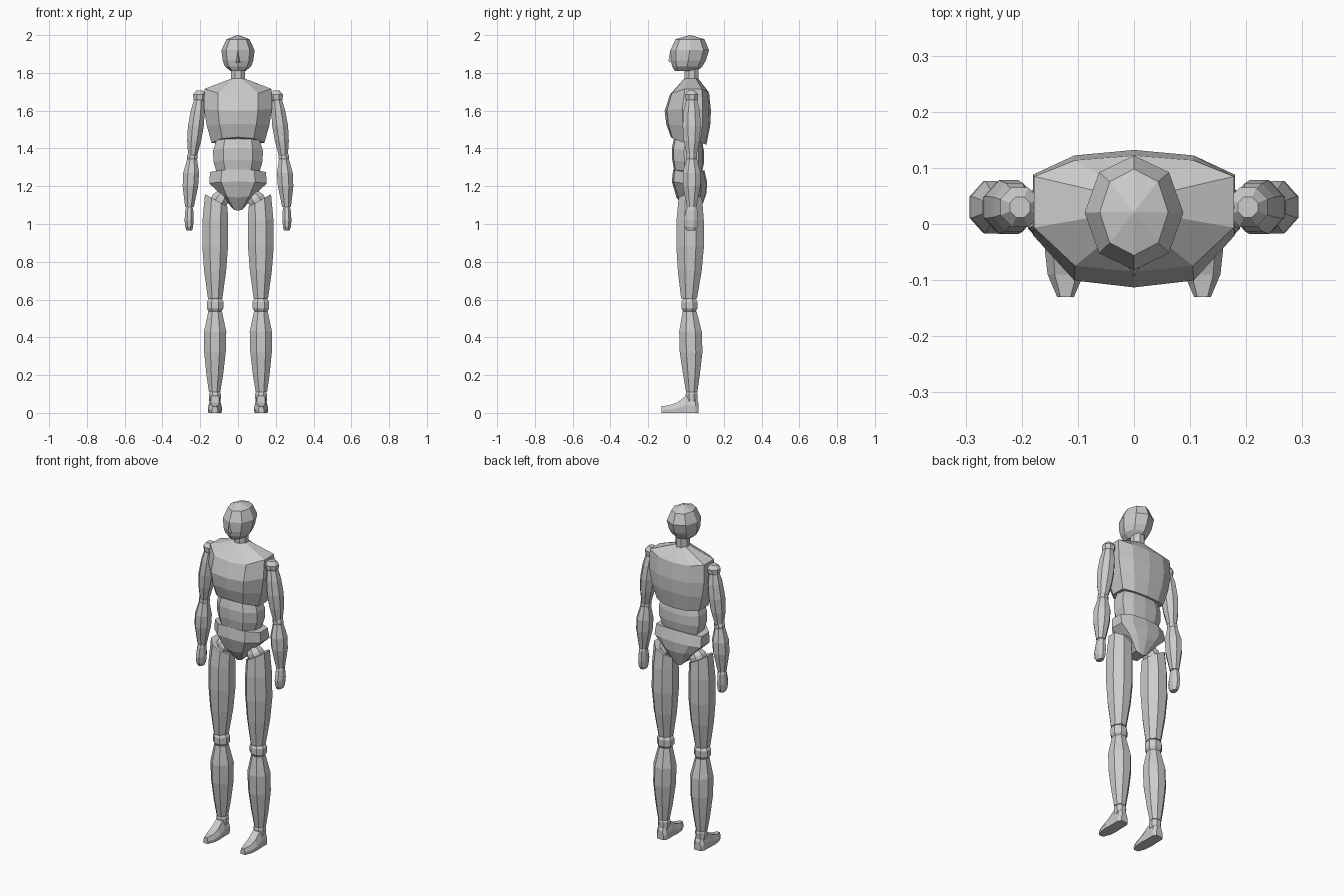
import bpy, bmesh
from math import cos, sin, pi, radians
from mathutils import Vector


def loft(name, rings, mirror=False):
    """Skin a stack of equal-length rings, cap the ends, optionally mirror over x."""
    bm = bmesh.new()
    loops = [[bm.verts.new(p) for p in ring] for ring in rings]
    n = len(loops[0])
    for a, b in zip(loops, loops[1:]):
        for i in range(n):
            j = (i + 1) % n
            bm.faces.new((a[i], a[j], b[j], b[i]))
    bm.faces.new(loops[0])
    bm.faces.new(loops[-1])
    bmesh.ops.recalc_face_normals(bm, faces=bm.faces)
    me = bpy.data.meshes.new(name)
    bm.to_mesh(me)
    bm.free()
    ob = bpy.data.objects.new(name, me)
    bpy.context.collection.objects.link(ob)
    if mirror:
        ob.modifiers.new("Mirror", 'MIRROR')
    return ob


def octagon(z, cx, cy, rx, ry, slope=0.0, flat=True):
    """Eight-sided ring; flat puts faces (not corners) on the axes."""
    off, k = (pi / 8, 1 / cos(pi / 8)) if flat else (0, 1)
    pts = []
    for i in range(8):
        a = off + i * pi / 4
        dx = rx * k * cos(a)
        pts.append((cx + dx, cy + ry * k * sin(a), z + slope * dx))
    return pts


def limb(name, rows, flat=True, mirror=True):
    return loft(name, [octagon(*r, flat=flat) for r in rows], mirror)


def trunk_ring(hw, yf, yb, zf, zb, zs):
    """Ten-sided body ring: half width, front/back y, front/back/side z."""
    d = yb - yf
    half = [(0, yf, zf), (0.59 * hw, yf + 0.05 * d, zf + 0.25 * (zs - zf)),
            (hw, yf + 0.38 * d, zs), (hw, yb - 0.18 * d, zs),
            (0.59 * hw, yb - 0.04 * d, zb + 0.25 * (zs - zb)), (0, yb, zb)]
    return half + [(-x, y, z) for x, y, z in half[-2:0:-1]]


# head, nose and neck
limb("head", [
    (1.81, 0, 0.00, 0.04, 0.06),
    (1.835, 0, 0.007, 0.07, 0.08),
    (1.865, 0, 0.012, 0.081, 0.093),
    (1.92, 0, 0.02, 0.088, 0.102),
    (1.978, 0, 0.021, 0.061, 0.077),
    (2.0, 0, 0.022, 0.003, 0.003)], flat=False, mirror=False)
loft("nose", [[(-0.005, -0.07, 1.92), (0.005, -0.07, 1.92), (0, -0.083, 1.92)],
              [(-0.014, -0.07, 1.855), (0.014, -0.07, 1.855), (0, -0.094, 1.86)]])
limb("neck", [(1.74, 0, 0.03, 0.037, 0.037), (1.83, 0, 0.03, 0.037, 0.037)], mirror=False)

# torso
loft("chest", [
    trunk_ring(0.035, -0.01, 0.065, 1.77, 1.77, 1.77),
    trunk_ring(0.178, -0.085, 0.122, 1.685, 1.695, 1.715),
    trunk_ring(0.18, -0.113, 0.132, 1.60, 1.60, 1.61),
    trunk_ring(0.165, -0.105, 0.128, 1.53, 1.52, 1.52),
    trunk_ring(0.14, -0.08, 0.108, 1.46, 1.42, 1.43)])
loft("abdomen", [
    trunk_ring(0.115, -0.06, 0.085, 1.47, 1.44, 1.44),
    trunk_ring(0.132, -0.075, 0.096, 1.40, 1.38, 1.39),
    trunk_ring(0.13, -0.073, 0.096, 1.34, 1.33, 1.33),
    trunk_ring(0.112, -0.06, 0.085, 1.27, 1.27, 1.27)])
loft("pelvis", [
    trunk_ring(0.148, -0.068, 0.097, 1.29, 1.285, 1.275),
    trunk_ring(0.152, -0.075, 0.112, 1.225, 1.22, 1.215),
    trunk_ring(0.10, -0.05, 0.108, 1.14, 1.16, 1.165),
    trunk_ring(0.035, 0.0, 0.075, 1.07, 1.07, 1.09)])

# hip joints, tilted towards the pelvis
axis = Vector((-0.5, 0, 0.86))
side = Vector((0.86, 0, 0.5))
fwd = Vector((0, 1, 0))
base = Vector((0.113, 0.025, 1.10))
loft("hip_joint", [[base + axis * h + (side * cos(i * pi / 4 + pi / 8)
                                       + fwd * sin(i * pi / 4 + pi / 8)) * r
                    for i in range(8)]
                   for h, r in ((0, 0.05), (0.04, 0.05), (0.07, 0.035))], True)

# legs
limb("thigh", [
    (1.125, 0.115, 0.023, 0.060, 0.062, 0.55),
    (1.02, 0.120, 0.022, 0.067, 0.072, 0.1),
    (0.88, 0.121, 0.022, 0.068, 0.073),
    (0.75, 0.121, 0.020, 0.058, 0.063),
    (0.605, 0.121, 0.016, 0.038, 0.042)])
limb("knee", [
    (0.535, 0.121, 0.018, 0.032, 0.032),
    (0.553, 0.121, 0.018, 0.044, 0.043),
    (0.588, 0.121, 0.018, 0.044, 0.043),
    (0.607, 0.121, 0.018, 0.032, 0.032)])
limb("shin", [
    (0.538, 0.121, 0.019, 0.036, 0.037),
    (0.43, 0.121, 0.024, 0.059, 0.060),
    (0.32, 0.122, 0.027, 0.057, 0.060),
    (0.20, 0.123, 0.029, 0.044, 0.044),
    (0.11, 0.124, 0.030, 0.030, 0.030)])
limb("ankle", [(0.06, 0.122, 0.03, 0.03, 0.03), (0.10, 0.122, 0.03, 0.032, 0.032),
               (0.115, 0.122, 0.03, 0.024, 0.024)])

# feet: six-sided slices from heel to toe
foot = []
for y, hw, top in ((0.067, 0.022, 0.05), (0.05, 0.034, 0.085), (0.0, 0.034, 0.09),
                   (-0.045, 0.037, 0.056), (-0.09, 0.032, 0.04), (-0.13, 0.015, 0.035)):
    foot.append([(0.122 + u * hw, y, v * top) for u, v in
                 ((-0.95, 0.0), (0.95, 0.0), (1, 0.45), (0.6, 1), (-0.6, 1), (-1, 0.45))])
loft("foot", foot, True)

# arms
limb("shoulder_joint", [
    (1.64, 0.203, 0.03, 0.018, 0.018),
    (1.66, 0.203, 0.03, 0.033, 0.033),
    (1.685, 0.203, 0.03, 0.035, 0.035),
    (1.706, 0.203, 0.03, 0.018, 0.018)])
loft("shoulder_pin", [[(x, 0.03 + 0.022 * cos(i * pi / 4), 1.677 + 0.022 * sin(i * pi / 4))
                       for i in range(8)] for x in (0.15, 0.20)], True)
limb("upper_arm", [
    (1.662, 0.205, 0.03, 0.027, 0.028),
    (1.60, 0.213, 0.03, 0.037, 0.043),
    (1.52, 0.223, 0.03, 0.042, 0.048),
    (1.44, 0.232, 0.03, 0.037, 0.042),
    (1.362, 0.240, 0.03, 0.024, 0.026)])
limb("elbow", [(1.335, 0.242, 0.03, 0.022, 0.022), (1.347, 0.242, 0.03, 0.028, 0.028),
               (1.362, 0.242, 0.03, 0.028, 0.028), (1.374, 0.242, 0.03, 0.022, 0.022)])
limb("forearm", [
    (1.345, 0.243, 0.03, 0.026, 0.028),
    (1.27, 0.248, 0.03, 0.042, 0.047),
    (1.20, 0.252, 0.03, 0.041, 0.046),
    (1.09, 0.257, 0.03, 0.023, 0.025)])
limb("hand", [
    (1.10, 0.257, 0.03, 0.014, 0.018),
    (1.075, 0.258, 0.03, 0.021, 0.030),
    (1.02, 0.259, 0.026, 0.024, 0.038),
    (0.985, 0.259, 0.026, 0.021, 0.034),
    (0.966, 0.258, 0.026, 0.015, 0.022)])
